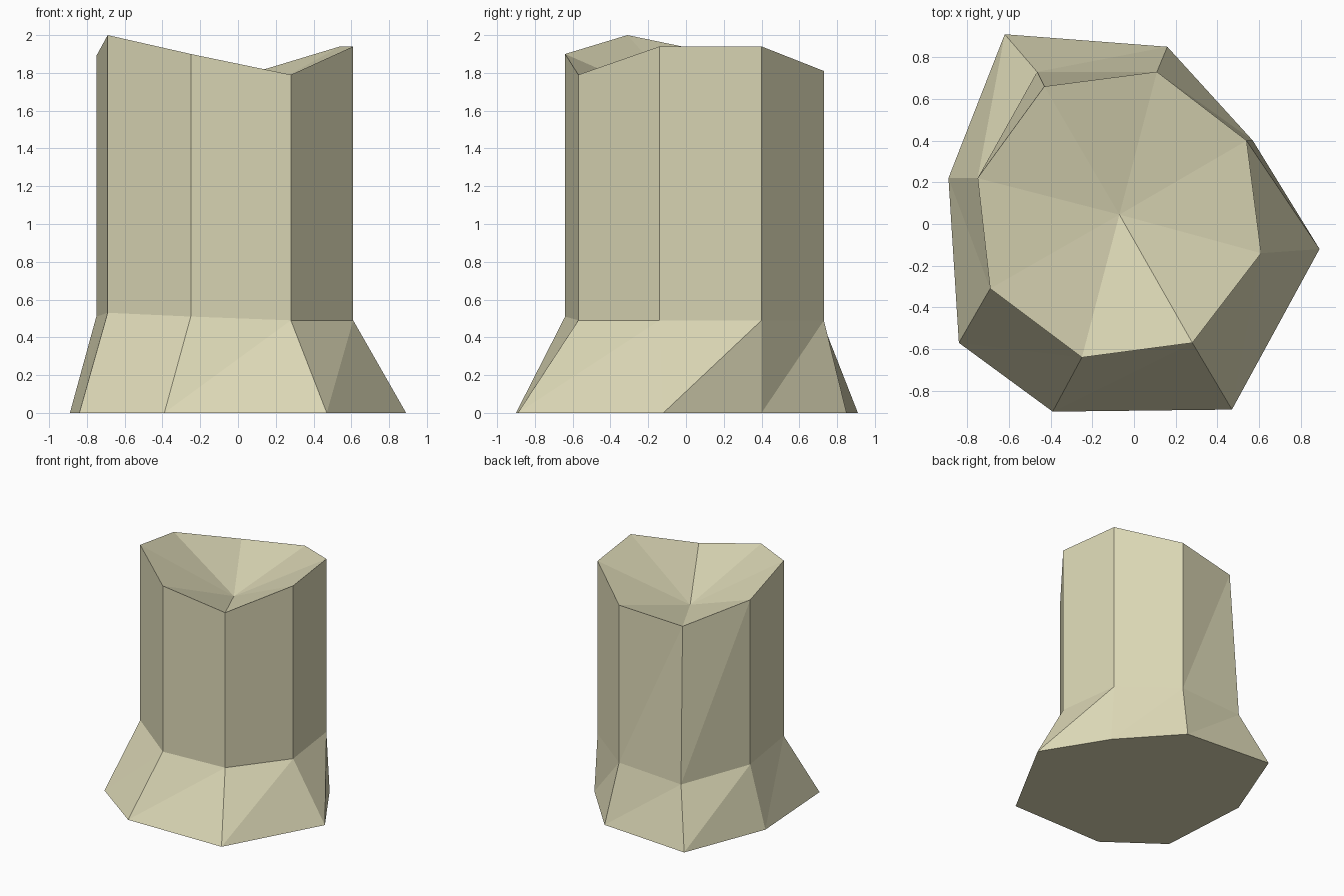
import bpy
import bmesh

# Remove the default cube
default_cube = bpy.data.objects.get("Cube")
if default_cube:
    bpy.data.objects.remove(default_cube, do_unlink=True)

# Pale wood colour
wood = bpy.data.materials.new("pale_wood")
wood.use_nodes = True
wood_colour = (0.72, 0.69, 0.47, 1)
wood.diffuse_color = wood_colour
wood.node_tree.nodes["Principled BSDF"].inputs["Base Color"].default_value = wood_colour

# Trunk corners, counterclockwise from front left: x, y, flare height, rim height
trunk_corners = [
    (-.69, -.31, .53, 2), (-.25, -.64, .51, 1.9),
    (.28, -.57, .49, 1.79), (.61, -.14, .49, 1.94),
    (.54, .4, .49, 1.94), (.11, .73, .49, 1.81),
    (-.43, .66, .46, 1.75), (-.75, .22, .51, 1.89),
]

# Matching root corners on the ground
root_corners = [
    (-.84, -.57), (-.39, -.9), (.47, -.89), (.89, -.12),
    (.57, .4), (.16, .85), (-.62, .91), (-.89, .22),
]
hollow_centre = (-.07, .045, 1.6)
leaning_corner = 6  # this trunk edge leans outward toward the root


def add_ring(mesh, points):
    """Add one ring of corner vertices."""
    return [mesh.verts.new(point) for point in points]


def bridge_rings(mesh, lower, upper):
    """Join two rings with a triangulated wall."""
    for index, corner in enumerate(lower):
        following = (index + 1) % len(lower)
        mesh.faces.new((corner, lower[following], upper[following]))
        mesh.faces.new((corner, upper[following], upper[index]))


# Three rings: root outline, top of the flare, uneven rim
mesh = bmesh.new()
root_ring = add_ring(mesh, [(x, y, 0) for x, y in root_corners])
flare_ring = add_ring(mesh, [(x, y, low) for x, y, low, high in trunk_corners])
rim_ring = add_ring(mesh, [(x, y, high) for x, y, low, high in trunk_corners])
flare_ring[leaning_corner].co.x -= .035
flare_ring[leaning_corner].co.y += .07

# Flared roots and upright trunk wall
bridge_rings(mesh, root_ring, flare_ring)
bridge_rings(mesh, flare_ring, rim_ring)

# Flat underside
mesh.faces.new(list(reversed(root_ring)))

# Sunken cut top
centre = mesh.verts.new(hollow_centre)
for index, corner in enumerate(rim_ring):
    mesh.faces.new((corner, rim_ring[(index + 1) % len(rim_ring)], centre))

# Finished stump with flat facets
stump_mesh = bpy.data.meshes.new("tree_stump")
mesh.to_mesh(stump_mesh)
mesh.free()
stump_mesh.materials.append(wood)
stump = bpy.data.objects.new("tree_stump", stump_mesh)
bpy.context.collection.objects.link(stump)
